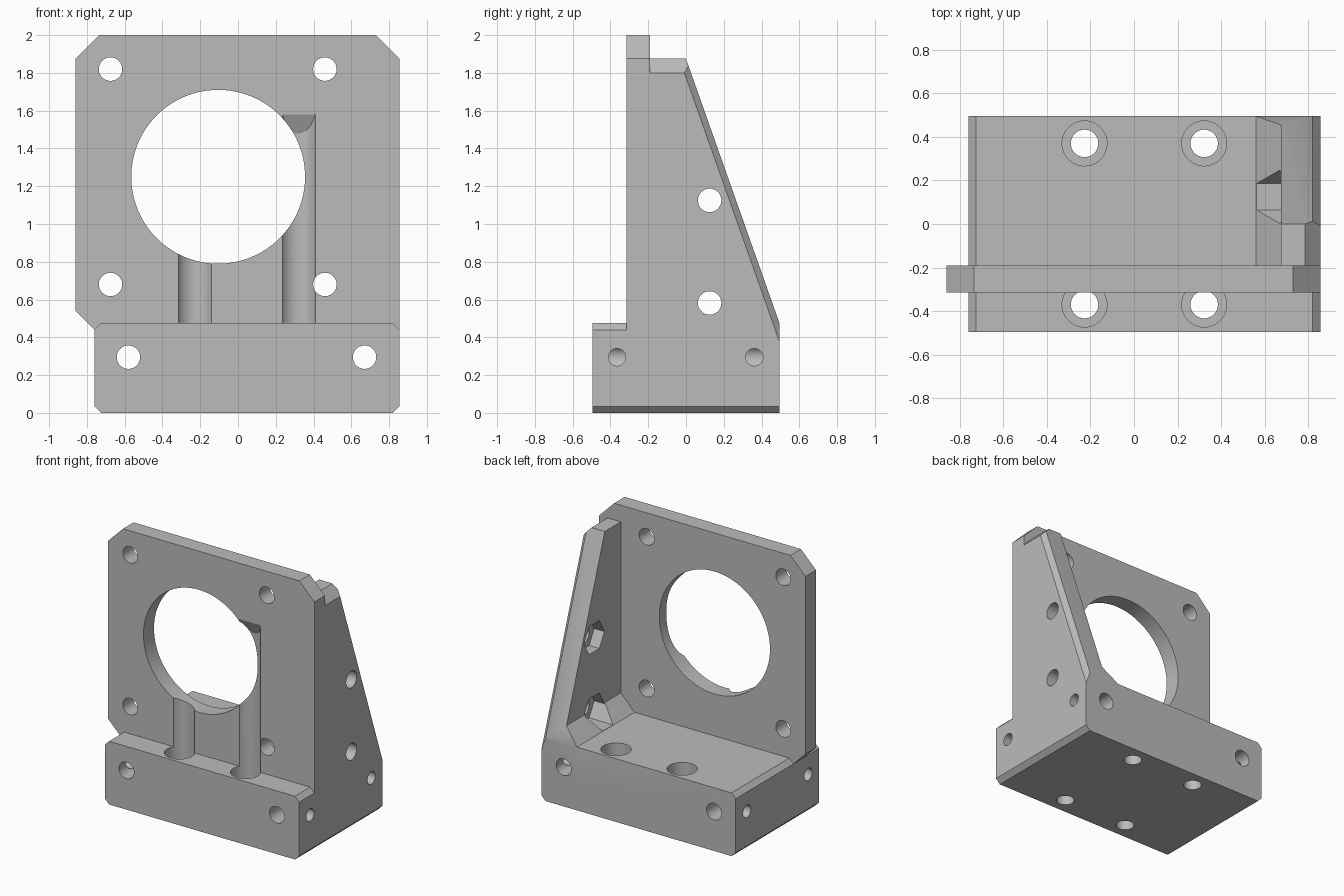
import bpy, bmesh, math
from mathutils import Vector

if "Cube" in bpy.data.objects:
    bpy.data.objects.remove(bpy.data.objects["Cube"])

grey = bpy.data.materials.new("grey")
grey.use_nodes = True
grey.diffuse_color = (0.5, 0.5, 0.5, 1)
grey.node_tree.nodes["Principled BSDF"].inputs["Base Color"].default_value = (0.5, 0.5, 0.5, 1)


def circle(u, v, r, sides=64):
    return [(u + r * math.cos(math.tau * i / sides), v + r * math.sin(math.tau * i / sides))
            for i in range(sides)]


def prism(name, points, axis, a, b, cuts=()):
    """Extrude an outline along an axis, then trim it by planes (point, normal)."""
    place = {"X": lambda u, v, w: (w, u, v),
             "Y": lambda u, v, w: (u, w, v),
             "Z": lambda u, v, w: (u, v, w)}[axis]
    bm = bmesh.new()
    low = [bm.verts.new(place(u, v, a)) for u, v in points]
    high = [bm.verts.new(place(u, v, b)) for u, v in points]
    bm.faces.new(low)
    bm.faces.new(high)
    n = len(points)
    for i in range(n):
        j = (i + 1) % n
        bm.faces.new((low[i], low[j], high[j], high[i]))
    for co, no in cuts:
        res = bmesh.ops.bisect_plane(bm, geom=bm.verts[:] + bm.edges[:] + bm.faces[:],
                                     plane_co=co, plane_no=no, clear_outer=True)
        rim = [e for e in res["geom_cut"] if isinstance(e, bmesh.types.BMEdge) and e.is_boundary]
        if rim:
            bmesh.ops.contextual_create(bm, geom=rim)
    bmesh.ops.recalc_face_normals(bm, faces=bm.faces[:])
    mesh = bpy.data.meshes.new(name)
    bm.to_mesh(mesh)
    bm.free()
    mesh.materials.append(grey)
    obj = bpy.data.objects.new(name, mesh)
    bpy.context.collection.objects.link(obj)
    return obj


def combine(target, other, operation):
    mod = target.modifiers.new("combine", "BOOLEAN")
    mod.operation, mod.solver, mod.object = operation, "EXACT", other
    bpy.ops.object.select_all(action="DESELECT")
    target.select_set(True)
    bpy.context.view_layer.objects.active = target
    bpy.ops.object.modifier_apply(modifier=mod.name)
    bpy.data.objects.remove(other)


# Sloped back of the gusset and the chamfer on its outer edge
top, foot = Vector((0.82, 0, 1.875)), Vector((0.82, 0.495, 0.475))
slope_dir = foot - top
slope = (top, Vector((1, 0, 0)).cross(slope_dir) * -1)
edge = (top, slope_dir.cross(Vector((0.035, -0.035, 0))))
slope, edge = [(co, no if no.y > 0 else -no) for co, no in (slope, edge)]

# Base block with chamfered long edges
c = 0.035
bracket = prism("motor_mount_bracket",
                [(-0.76 + c, 0), (0.855 - c, 0), (0.855, c), (0.855, 0.475 - c), (0.855 - c, 0.475),
                 (-0.76 + c, 0.475), (-0.76, 0.475 - c), (-0.76, c)],
                "Y", -0.495, 0.495, [edge])

# Upright plate
plate = prism("upright_plate",
              [(-0.735, 2), (0.73, 2), (0.855, 1.875), (0.855, 0.2), (-0.7, 0.2), (-0.7, 0.38),
               (-0.86, 0.54), (-0.86, 1.875)], "Y", -0.315, -0.19)

# Side gusset with a fillet along the base
gusset = prism("side_gusset",
               [(0.56, 0.475), (0.675, 0.59), (0.675, 1.875), (0.785, 1.875), (0.855, 1.8),
                (0.855, 0.2), (0.56, 0.2)], "Y", -0.25, 0.495, [slope, edge])

combine(bracket, plate, "UNION")
combine(bracket, gusset, "UNION")

cutters = [prism("bore", circle(-0.105, 1.25, 0.46, 128), "Y", -0.6, 0)]

# Plate screw holes
for x in (-0.675, 0.46):
    for z in (0.68, 1.82):
        cutters.append(prism("plate_hole", circle(x, z, 0.062), "Y", -0.6, 0))

# Vertical base bolts: front counterbores run up the plate under a sloped roof
roof = (Vector((0, -0.315, 1.58)), Vector((0, 2.1, 1)))
for x in (-0.227, 0.322):
    for y in (-0.37, 0.37):
        cutters.append(prism("bolt_hole", circle(x, y, 0.063), "Z", -0.1, 0.4))
        head = circle(x, y, 0.103)
        if y < 0:
            cutters.append(prism("bolt_channel", head, "Z", 0.2, 1.9, [roof]))
        else:
            cutters.append(prism("counterbore", head, "Z", 0.2, 0.6))

# Through holes along the base and blind holes in its ends
for x in (-0.58, 0.67):
    cutters.append(prism("base_hole", circle(x, 0.295, 0.062), "Y", -0.6, 0.6))
for y in (-0.365, 0.362):
    for a, b in ((-0.9, -0.58), (0.67, 1)):
        cutters.append(prism("end_hole", circle(y, 0.295, 0.046), "X", a, b))

# Gusset screw holes with hexagonal nut pockets
for z in (0.582, 1.125):
    cutters.append(prism("gusset_hole", circle(0.125, z, 0.062), "X", 0.6, 1))
    cutters.append(prism("nut_pocket", circle(0.125, z, 0.121, 6), "X", 0.5, 0.76))

for cutter in cutters:
    combine(bracket, cutter, "DIFFERENCE")

bpy.ops.object.shade_smooth_by_angle(angle=math.radians(25))
